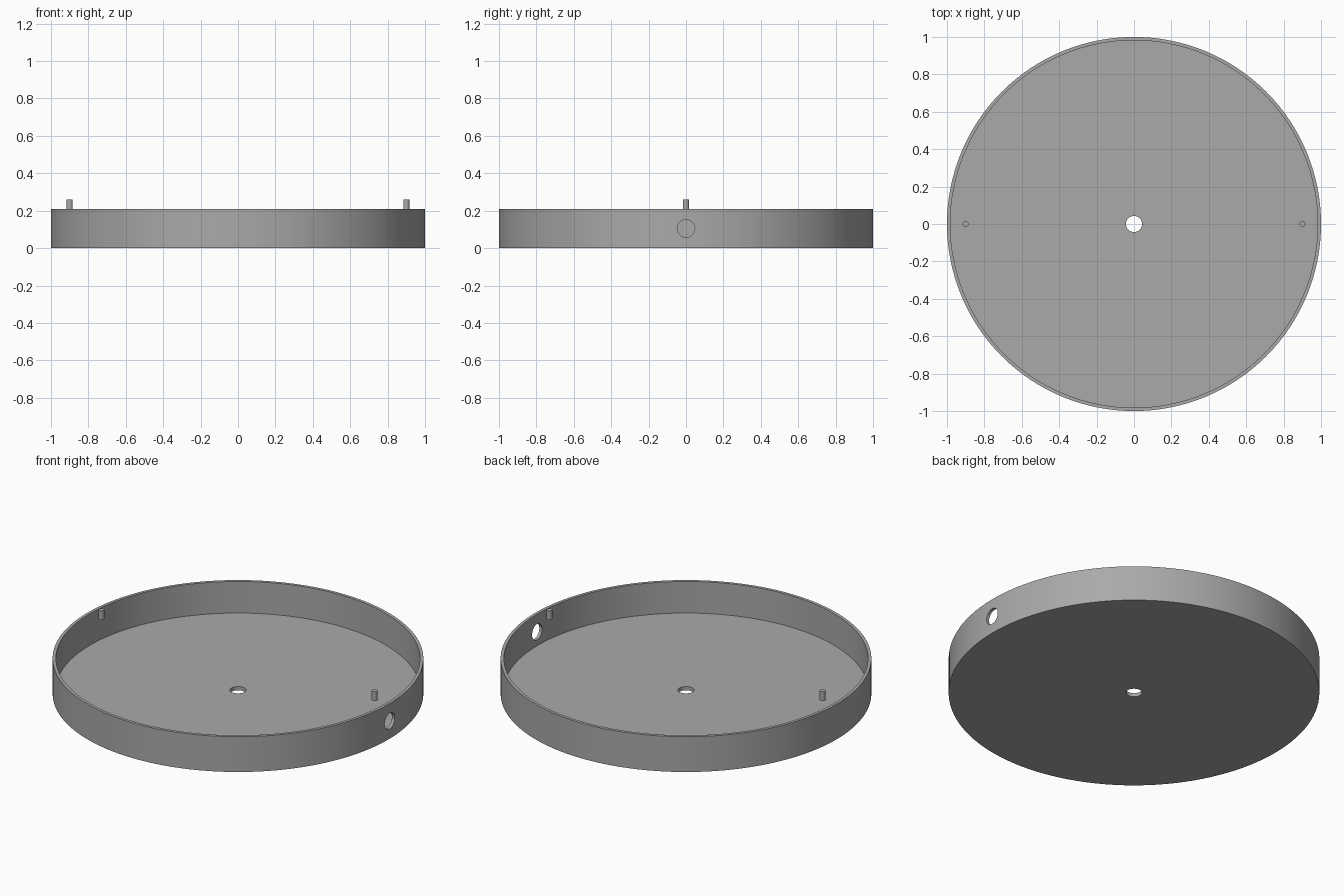
import bpy, bmesh, math
from mathutils import Matrix

cube = bpy.data.objects.get("Cube")
if cube:
    bpy.data.objects.remove(cube, do_unlink=True)

HEIGHT, FLOOR, INNER = 0.21, 0.022, 0.982

grey = bpy.data.materials.new("plain grey")
grey.use_nodes = True
grey.diffuse_color = (0.4, 0.4, 0.4, 1)
grey.node_tree.nodes["Principled BSDF"].inputs["Base Color"].default_value = (0.4, 0.4, 0.4, 1)


def make_object(name, bm):
    bmesh.ops.recalc_face_normals(bm, faces=bm.faces)
    mesh = bpy.data.meshes.new(name)
    bm.to_mesh(mesh)
    bm.free()
    mesh.materials.append(grey)
    obj = bpy.data.objects.new(name, mesh)
    bpy.context.collection.objects.link(obj)
    return obj


def cylinder(name, radius, depth, center, sides=32, turn=Matrix()):
    bm = bmesh.new()
    bmesh.ops.create_cone(bm, cap_ends=True, segments=sides, radius1=radius,
                          radius2=radius, depth=depth,
                          matrix=Matrix.Translation(center) @ turn)
    return make_object(name, bm)


def smooth(obj):
    bpy.ops.object.select_all(action='DESELECT')
    obj.select_set(True)
    bpy.context.view_layer.objects.active = obj
    bpy.ops.object.shade_smooth_by_angle(angle=math.radians(30))


# Shallow round tray: floor and thin wall turned from one profile
profile = [(0.043, 0), (1, 0), (1, HEIGHT), (INNER, HEIGHT), (INNER, FLOOR), (0.043, FLOOR)]
bm = bmesh.new()
verts = [bm.verts.new((r, 0, z)) for r, z in profile]
edges = [bm.edges.new((verts[i - 1], verts[i])) for i in range(len(verts))]
bmesh.ops.spin(bm, geom=verts + edges, cent=(0, 0, 0), axis=(0, 0, 1),
               angle=math.tau, steps=128, use_duplicate=False)
bmesh.ops.remove_doubles(bm, verts=bm.verts, dist=0.0001)
tray = make_object("tray", bm)

# Cable hole through the left wall
cutter = cylinder("cable_hole_cutter", 0.047, 0.2, (1, 0, 0.105),
                  turn=Matrix.Rotation(math.pi / 2, 4, 'Y'))
cutter.hide_render = True
cutter.hide_viewport = True
cut = tray.modifiers.new("cable_hole", 'BOOLEAN')
cut.operation = 'DIFFERENCE'
cut.solver = 'EXACT'
cut.object = cutter
bpy.context.view_layer.objects.active = tray
tray.select_set(True)
bpy.ops.object.modifier_apply(modifier=cut.name)
bpy.data.objects.remove(cutter, do_unlink=True)
smooth(tray)

# Small locating pins, one near each side
for side, x in (("left", 0.9), ("right", -0.9)):
    smooth(cylinder(side + "_pin", 0.016, 0.055, (x, 0, 0.232), 24))
